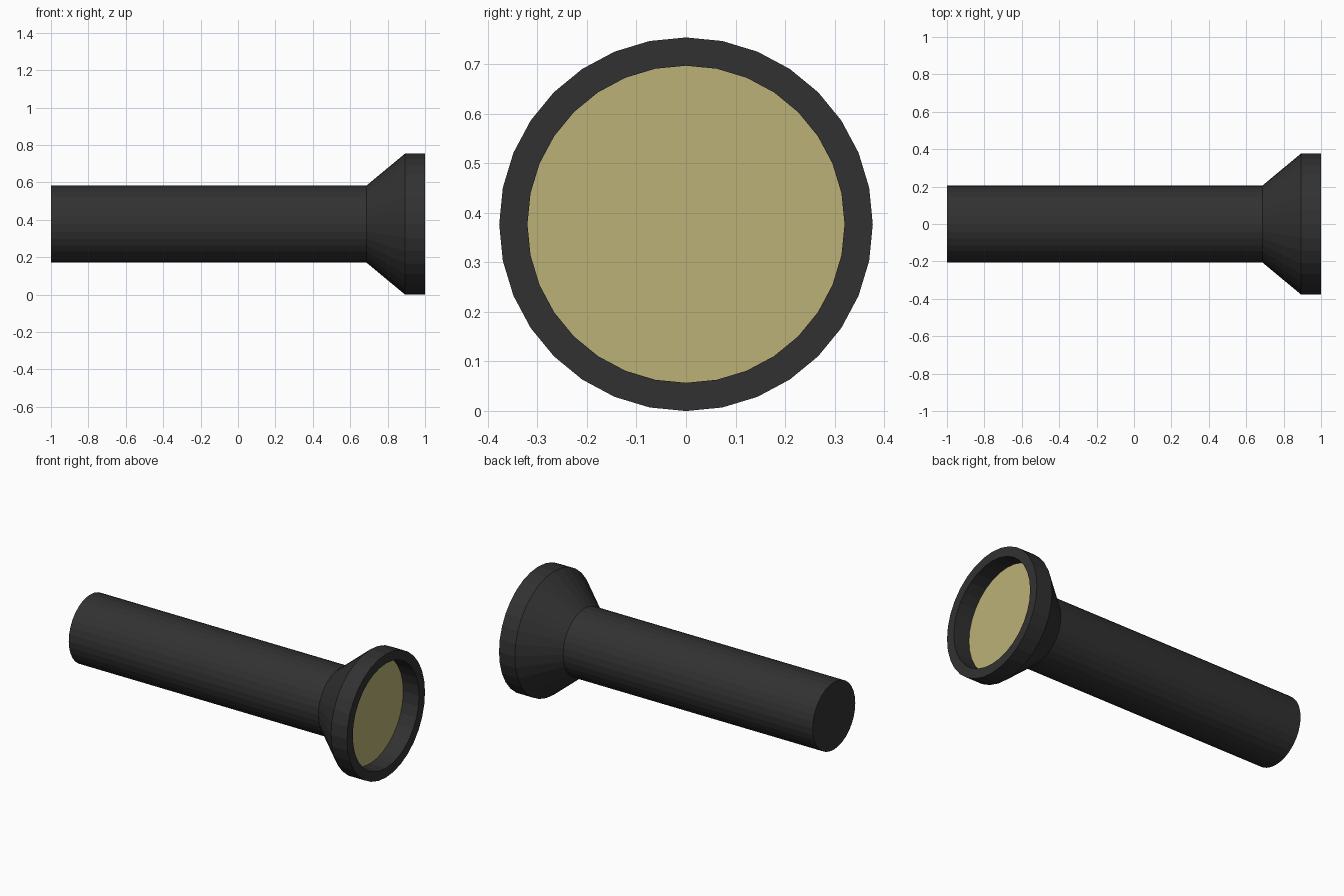
import bpy, bmesh, math

if "Cube" in bpy.data.objects:
    bpy.data.objects.remove(bpy.data.objects["Cube"])

SIDES = 32
AXIS_Z = 0.377   # height of the torch's long axis


def material(name, rgb):
    m = bpy.data.materials.new(name)
    m.diffuse_color = (*rgb, 1.0)
    m.use_nodes = True
    m.node_tree.nodes["Principled BSDF"].inputs["Base Color"].default_value = m.diffuse_color
    return m


def lathe(name, profile, mat, cap_start=False, cap_end=False):
    """Revolve (x, radius) points around the long axis, with flat facets."""
    bm = bmesh.new()
    rings = []
    for x, r in profile:
        ring = []
        for i in range(SIDES):
            a = 2 * math.pi * i / SIDES
            ring.append(bm.verts.new((x, r * math.cos(a), AXIS_Z + r * math.sin(a))))
        rings.append(ring)
    for a, b in zip(rings, rings[1:]):
        for i in range(SIDES):
            j = (i + 1) % SIDES
            bm.faces.new((a[i], b[i], b[j], a[j]))
    if cap_start:
        bm.faces.new(rings[0])
    if cap_end:
        bm.faces.new(rings[-1])
    # make every outside face wind outwards (+x for the lens disc)
    if len(profile) > 1:
        bmesh.ops.recalc_face_normals(bm, faces=bm.faces[:])
    mesh = bpy.data.meshes.new(name)
    bm.to_mesh(mesh)
    bm.free()
    mesh.materials.append(mat)
    obj = bpy.data.objects.new(name, mesh)
    bpy.context.collection.objects.link(obj)
    return obj


black = material("black_casing", (0.031, 0.031, 0.031))
yellow = material("pale_yellow_lens", (0.50, 0.44, 0.185))

# Casing: handle, flared head, rim and the recess wall behind the rim
lathe("torch_casing", [
    (-1.0, 0.206), (0.687, 0.206),      # handle
    (0.893, 0.377), (1.0, 0.377),       # flare and rim
    (1.0, 0.32), (0.893, 0.32),         # front lip and recess
], black, cap_start=True)

# Lens: flat disc closing the recess
lathe("lens", [(0.893, 0.32)], yellow, cap_end=True)
